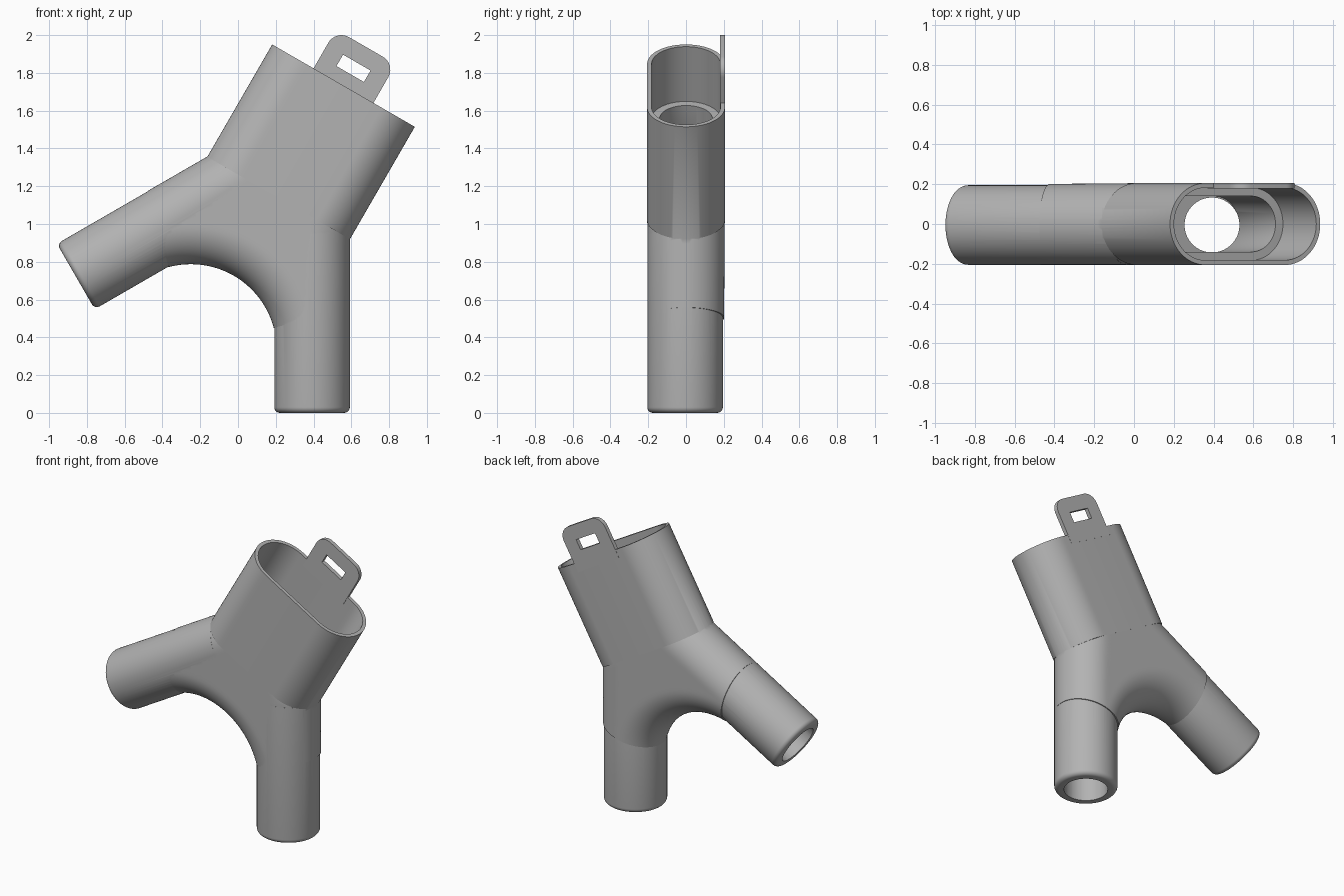
import bpy, bmesh
from math import sin, cos, tan, pi, radians, sqrt
from mathutils import Matrix, Vector

if "Cube" in bpy.data.objects:
    bpy.data.objects.remove(bpy.data.objects["Cube"], do_unlink=True)

# Local frame: the socket axis is z and the two legs splay 30 degrees below it
TILT = Matrix.Translation((0.215, 0, 1.1375)) @ Matrix.Rotation(radians(30), 4, 'Y')
RIM = 0.687
LEDGE = 0.352
LEG_END = Vector((0.722, -0.005, -0.8965))

grey = bpy.data.materials.new("plain grey plastic")
grey.use_nodes = True
GREY = (0.45, 0.45, 0.45, 1)
grey.diffuse_color = GREY
grey.node_tree.nodes["Principled BSDF"].inputs["Base Color"].default_value = GREY


def finish(bm, name):
    bmesh.ops.remove_doubles(bm, verts=bm.verts, dist=1e-5)
    bmesh.ops.recalc_face_normals(bm, faces=bm.faces)
    me = bpy.data.meshes.new(name)
    bm.to_mesh(me)
    bm.free()
    me.materials.append(grey)
    ob = bpy.data.objects.new(name, me)
    ob.matrix_world = TILT
    bpy.context.collection.objects.link(ob)
    return ob


def prism(name, points, offset):
    """Extrude a closed outline along an offset."""
    bm = bmesh.new()
    face = bm.faces.new([bm.verts.new(p) for p in points])
    ext = bmesh.ops.extrude_face_region(bm, geom=[face], use_keep_orig=True)
    moved = [g for g in ext["geom"] if isinstance(g, bmesh.types.BMVert)]
    bmesh.ops.translate(bm, verts=moved, vec=offset)
    return finish(bm, name)


def stadium(name, half, r, z0, z1, n=32):
    pts = []
    for side in (1, -1):
        for i in range(n + 1):
            a = -pi / 2 + pi * i / n
            pts.append((side * (half - r + r * cos(a)), side * r * sin(a), z0))
    return prism(name, pts, (0, 0, z1 - z0))


def lathe(name, profile, side, n=64):
    """Turn a (radius, height) profile about one leg's axis."""
    bm = bmesh.new()
    verts = [bm.verts.new((r, 0, z)) for r, z in profile]
    edges = [bm.edges.new(pair) for pair in zip(verts, verts[1:])]
    bmesh.ops.spin(bm, geom=verts + edges, cent=(0, 0, 0), axis=(0, 0, 1),
                   angle=2 * pi, steps=n)
    end = Vector((side * LEG_END.x, LEG_END.y, LEG_END.z))
    bm.transform(Matrix.Translation(end) @ Matrix.Rotation(radians(-30 * side), 4, 'Y'))
    return finish(bm, name)


def crotch_web():
    """Rounded web between the legs, fanned out from the crotch arc's centre."""
    centre, arc, line = -0.93, 0.455, 0.379
    cols, rows, top = 72, 40, 0.1
    c30, s30 = cos(pi / 6), 0.5
    bm = bmesh.new()
    front, back = [], []
    for i in range(cols + 1):
        phi = radians(-45 + 90 * i / cols)
        du, dv = sin(phi), cos(phi)
        reach = min((line - s30 * centre) / (c30 * abs(du) + s30 * dv),
                    (top - centre) / dv)
        f_row, b_row = [], []
        for j in range(rows + 1):
            t = arc + (reach - arc) * (1 - cos(pi * j / rows)) / 2
            u, v = t * du, centre + t * dv
            r = 0.2 + 0.0055 * min(1, max(0, (v + 0.6) / 0.6))
            d = min(t - arc, line - c30 * abs(u) - s30 * v, r)
            h = sqrt(max(0, r * r - (r - max(d, 0)) ** 2))
            f_row.append(bm.verts.new((u, -h, v)))
            b_row.append(bm.verts.new((u, h, v)))
        front.append(f_row)
        back.append(b_row)
    for i in range(cols):
        for g in (front, back):
            for j in range(rows):
                bm.faces.new((g[i][j], g[i + 1][j], g[i + 1][j + 1], g[i][j + 1]))
        for j in (0, rows):
            bm.faces.new((front[i][j], front[i + 1][j], back[i + 1][j], back[i][j]))
    for i in (0, cols):
        for j in range(rows):
            bm.faces.new((front[i][j], front[i][j + 1], back[i][j + 1], back[i][j]))
    return finish(bm, "crotch_web")


def combine(target, other, operation):
    mod = target.modifiers.new(operation.lower(), 'BOOLEAN')
    mod.operation = operation
    mod.solver = 'EXACT'
    mod.object = other
    bpy.context.view_layer.objects.active = target
    bpy.ops.object.modifier_apply(modifier=mod.name)
    bpy.data.objects.remove(other, do_unlink=True)


# Outer solid: flat-sided socket, web and two round legs with softened ends
body = stadium("branch_pipe_body", 0.436, 0.206, 0, RIM)
combine(body, crotch_web(), 'UNION')
soft = 0.03
leg_profile = [(0, 0)]
for k in range(7):
    a = pi / 2 * k / 6
    leg_profile.append((0.2 - soft + soft * sin(a), soft - soft * cos(a)))
leg_profile += [(0.2, 0.95), (0, 0.95)]
for side in (1, -1):
    combine(body, lathe("leg", leg_profile, side), 'UNION')

# Hollow: wide socket, ledge, inner chamber and a bore down each leg
combine(body, stadium("chamber_cutter", 0.37, 0.14, -0.02, LEDGE + 0.1), 'DIFFERENCE')
combine(body, stadium("socket_cutter", 0.413, 0.182, LEDGE, RIM + 0.1), 'DIFFERENCE')
for side in (1, -1):
    bore = [(0, -0.1), (0.138, -0.1), (0.138, 1.1), (0, 1.1)]
    combine(body, lathe("bore_cutter", bore, side), 'DIFFERENCE')

# Fastening tab on the back wall, with rounded corners and a slot
half, tall, corner = 0.183, RIM + 0.237, 0.08
inner_y, thick = 0.179, 0.028
outline = [(half, inner_y, RIM - 0.06)]
for side in (1, -1):
    for k in range(11):
        a = pi / 2 * (k if side == 1 else 10 - k) / 10
        outline.append((side * (half - corner + corner * cos(a)), inner_y,
                        tall - corner + corner * sin(a)))
outline.append((-half, inner_y, RIM - 0.06))
tab = prism("fastening_tab", outline, (0, thick, 0))
slot_z = RIM + 0.106
slot = [(x * 0.084, 0.1, slot_z + z * 0.035)
        for x, z in ((-1, -1), (1, -1), (1, 1), (-1, 1))]
combine(tab, prism("slot_cutter", slot, (0, 0.2, 0)), 'DIFFERENCE')

for ob in (body, tab):
    bpy.ops.object.select_all(action='DESELECT')
    ob.select_set(True)
    bpy.context.view_layer.objects.active = ob
    bpy.ops.object.shade_smooth_by_angle(angle=radians(32))
